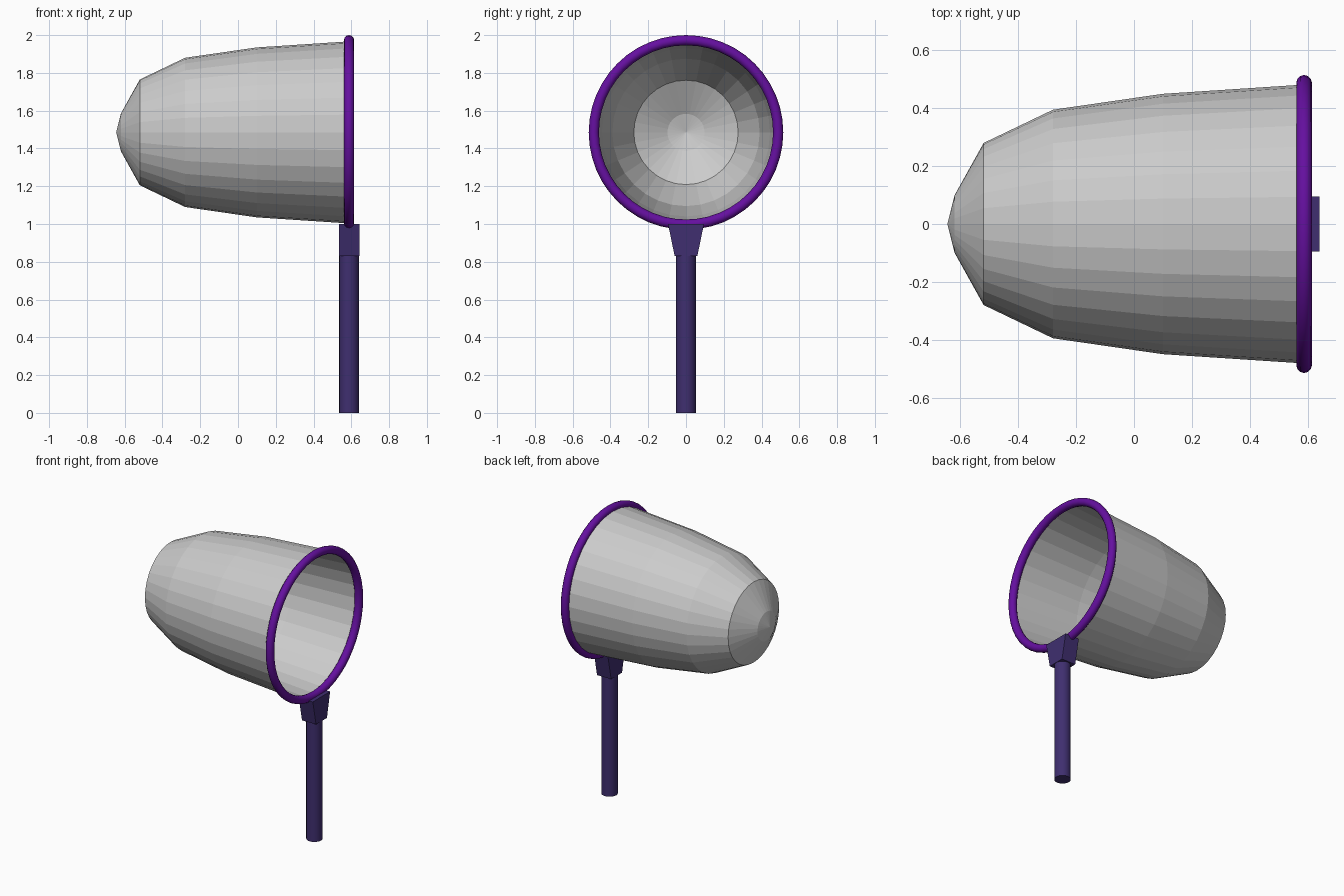
import bpy, bmesh, math
from mathutils import Matrix

if "Cube" in bpy.data.objects:
    bpy.data.objects.remove(bpy.data.objects["Cube"])

HOOP_X, AXIS_Z = 0.588, 1.485


def material(name, rgb):
    m = bpy.data.materials.new(name)
    m.diffuse_color = (*rgb, 1)
    m.use_nodes = True
    m.node_tree.nodes["Principled BSDF"].inputs["Base Color"].default_value = m.diffuse_color
    return m


def add_object(name, bm, mat=None):
    mesh = bpy.data.meshes.new(name)
    bmesh.ops.recalc_face_normals(bm, faces=bm.faces)
    bm.to_mesh(mesh)
    bm.free()
    ob = bpy.data.objects.new(name, mesh)
    bpy.context.collection.objects.link(ob)
    if mat:
        mesh.materials.append(mat)
    return ob


def smooth(ob):
    bpy.ops.object.select_all(action='DESELECT')
    ob.select_set(True)
    bpy.context.view_layer.objects.active = ob
    bpy.ops.object.shade_smooth_by_angle(angle=math.radians(40))


purple = material("hoop_purple", (0.13, 0.005, 0.35))
indigo = material("handle_indigo", (0.05, 0.028, 0.16))

# Net bag: faceted profile spun around the horizontal axis
profile = [(-0.645, 0), (-0.62, 0.10), (-0.52, 0.28), (-0.28, 0.395),
           (0.10, 0.45), (HOOP_X, 0.482)]
bm = bmesh.new()
vs = [bm.verts.new((x, 0, AXIS_Z + r)) for x, r in profile]
edges = [bm.edges.new(p) for p in zip(vs, vs[1:])]
bmesh.ops.spin(bm, geom=vs + edges, cent=(0, 0, AXIS_Z), axis=(1, 0, 0),
               angle=math.tau, steps=32)
bmesh.ops.remove_doubles(bm, verts=bm.verts, dist=0.0005)
bag = add_object("net_bag", bm)
solid = bag.modifiers.new("thin_wall", 'SOLIDIFY')
solid.thickness = 0.005
solid.offset = -1

# Hoop around the mouth of the bag
bpy.ops.mesh.primitive_torus_add(
    location=(HOOP_X, 0, AXIS_Z), rotation=(0, math.pi / 2, 0),
    major_radius=0.488, minor_radius=0.027, major_segments=48, minor_segments=12)
hoop = bpy.context.object
hoop.name = "hoop"
hoop.data.materials.append(purple)
smooth(hoop)

# Tapered bracket joining hoop and handle
bm = bmesh.new()
bmesh.ops.create_cube(bm, size=1)
for v in bm.verts:
    top = v.co.z > 0
    v.co = (HOOP_X + v.co.x * 0.108, v.co.y * (0.19 if top else 0.12),
            1.0 if top else 0.83)
add_object("bracket", bm, indigo)

# Round handle
bm = bmesh.new()
bmesh.ops.create_cone(bm, cap_ends=True, segments=24, radius1=0.052, radius2=0.052,
                      depth=0.84, matrix=Matrix.Translation((HOOP_X, 0, 0.42)))
smooth(add_object("handle", bm, indigo))
